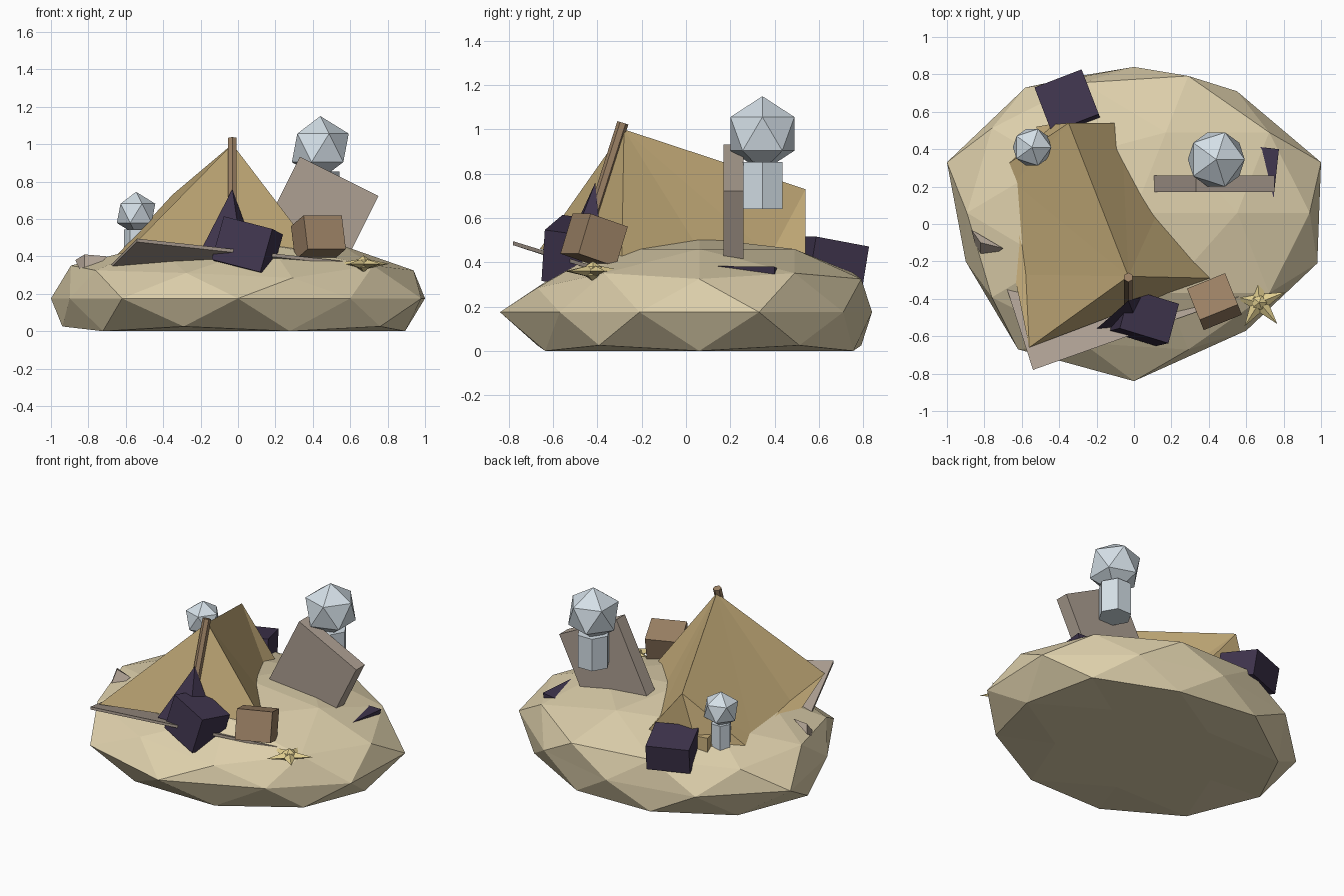
import bpy, bmesh, math
from mathutils import Vector

if "Cube" in bpy.data.objects:
    bpy.data.objects.remove(bpy.data.objects["Cube"])


def material(name, r, g, b):
    m = bpy.data.materials.new(name)
    m.diffuse_color = (r, g, b, 1)
    m.use_nodes = True
    m.node_tree.nodes["Principled BSDF"].inputs["Base Color"].default_value = m.diffuse_color
    return m


SAND = material("sand", 0.73, 0.63, 0.41)
CANVAS = material("canvas", 0.58, 0.43, 0.2)
PURPLE = material("dark_purple", 0.05, 0.035, 0.075)
BROWN = material("brown", 0.33, 0.22, 0.13)
DRIFT = material("driftwood", 0.42, 0.35, 0.29)
GLASS = material("pale_glass", 0.66, 0.74, 0.8)
STAR = material("star_yellow", 0.75, 0.62, 0.28)


def finish(bm, name, mat):
    bmesh.ops.recalc_face_normals(bm, faces=bm.faces)
    me = bpy.data.meshes.new(name)
    bm.to_mesh(me)
    bm.free()
    me.materials.append(mat)
    ob = bpy.data.objects.new(name, me)
    bpy.context.collection.objects.link(ob)
    return ob


def place(ob, loc, rot=(0, 0, 0), scale=(1, 1, 1)):
    ob.location = loc
    ob.rotation_euler = [math.radians(a) for a in rot]
    ob.scale = scale
    return ob


def box(name, mat, loc, size, rot=(0, 0, 0)):
    bm = bmesh.new()
    bmesh.ops.create_cube(bm, size=1)
    return place(finish(bm, name, mat), loc, rot, size)


def ball(name, mat, loc, r, sub=1):
    bm = bmesh.new()
    bmesh.ops.create_icosphere(bm, subdivisions=sub, radius=r)
    return place(finish(bm, name, mat), loc)


def rod(name, mat, a, b, r, sides=6):
    a, b = Vector(a), Vector(b)
    bm = bmesh.new()
    bmesh.ops.create_cone(bm, cap_ends=True, segments=sides, radius1=r, radius2=r, depth=(b - a).length)
    ob = finish(bm, name, mat)
    ob.rotation_euler = (b - a).to_track_quat('Z', 'Y').to_euler()
    ob.location = (a + b) / 2
    return ob


def shard(name, mat, pts):
    bm = bmesh.new()
    vs = [bm.verts.new(p) for p in pts]
    bmesh.ops.convex_hull(bm, input=vs)
    return finish(bm, name, mat)


# sand island: squashed icosphere, flat underneath, slightly irregular rim
bm = bmesh.new()
bmesh.ops.create_icosphere(bm, subdivisions=2, radius=1)
rim = [(1, .33), (.55, .71), (0, .84), (-.58, .73), (-1, .33),
       (-.9, -.2), (-.62, -.67), (0, -.84), (.6, -.57), (.98, -.21)]
for v in bm.verts:
    x, y, z = v.co
    if abs(z) < .05:
        k = round((math.degrees(math.atan2(y, x)) - 18) / 36) % 10
        v.co = (*rim[k], .175)
    else:
        v.co = (x * 1.05, y * .86 + .06, max(0, .175 + .335 * z))
        if y < -.7 and z > 0:
            v.co.z -= .04
finish(bm, "sand_island", SAND)

# tent: leaning ridge over an irregular ground outline
bm = bmesh.new()
front = bm.verts.new((-.03, -.28, 1.0))
back = bm.verts.new((-.35, .54, .73))
ground = [bm.verts.new(p) for p in (
    (.42, -.29, .41), (.13, .07, .44), (-.06, .38, .43), (-.1, .54, .42),
    (-.46, .53, .38), (-.69, .31, .36), (-.64, .22, .4), (-.64, -.27, .37), (-.56, -.66, .46))]
for i, apex in enumerate([front, front, back, back, back, back, front, front, front]):
    bm.faces.new((ground[i], ground[(i + 1) % 9], apex))
bm.faces.new((ground[2], back, front))
bm.faces.new((ground[6], back, front))
bm.faces.new(ground)
finish(bm, "tent_canvas", CANVAS)
rod("tent_pole", BROWN, (-.03, -.47, .45), (-.03, -.285, 1.03), .026)

# tilted ground board sticking out under the tent
a, b = Vector((-.54, -.78, .495)), Vector((.56, -.39, .375))
side = Vector((-.19, .59, -.19))
drop = Vector((0, 0, -.018))
quad = [a, b, b + side, a + side]
shard("ground_board", DRIFT, quad + [p + drop for p in quad])

# crates and standing slab
box("front_dark_crate", PURPLE, (.05, -.5, .45), (.28, .22, .24), (-8, 14, -17))
box("back_dark_crate", PURPLE, (-.355, .645, .41), (.27, .26, .17), (-10, 0, 21))
box("brown_crate", BROWN, (.43, -.415, .5), (.22, .19, .19), (-18, 0, 22))
box("small_tan_crate", CANVAS, (-.43, .46, .4), (.16, .15, .14), (0, 0, 10))
box("leaning_slab", DRIFT, (.425, .215, .595), (.47, .09, .52), (0, 26.5, 0))

# faceted glass balls on short hexagonal necks
for name, x, y, z, r, neck, low in (("large", .44, .345, .98, .17, .104, .64),
                                    ("small", -.545, .41, .63, .115, .065, .38)):
    ball(name + "_glass_ball", GLASS, (x, y, z), r)
    ob = rod(name + "_glass_neck", GLASS, (x, y, low), (x, y, z - r * .75), neck)
    ob.rotation_euler.z += math.radians(30)

# loose shards
shard("front_dark_shard", PURPLE, [(-.03, -.41, .76), (-.2, -.56, .43), (.08, -.38, .45), (.02, -.54, .42)])
shard("right_dark_shard", PURPLE, [(.6, .42, .37), (.775, .4, .38), (.73, -.01, .385), (.75, .4, .29)])
shard("left_pale_shard", DRIFT, [(-.87, -.03, .38), (-.7, -.13, .4), (-.82, -.22, .27), (-.82, -.1, .41)])

# starfish
bm = bmesh.new()
ring = []
for i in range(10):
    r = .15 if i % 2 == 0 else .055
    t = math.radians(94 + 36 * i)
    ring.append(bm.verts.new((r * math.cos(t), r * math.sin(t), 0)))
for z in (.03, -.03):
    c = bm.verts.new((0, 0, z))
    for i in range(10):
        bm.faces.new((ring[i], ring[(i + 1) % 10], c))
place(finish(bm, "starfish_arms", STAR), (.67, -.42, .36))
ball("starfish_body", STAR, (.67, -.42, .36), .045)
